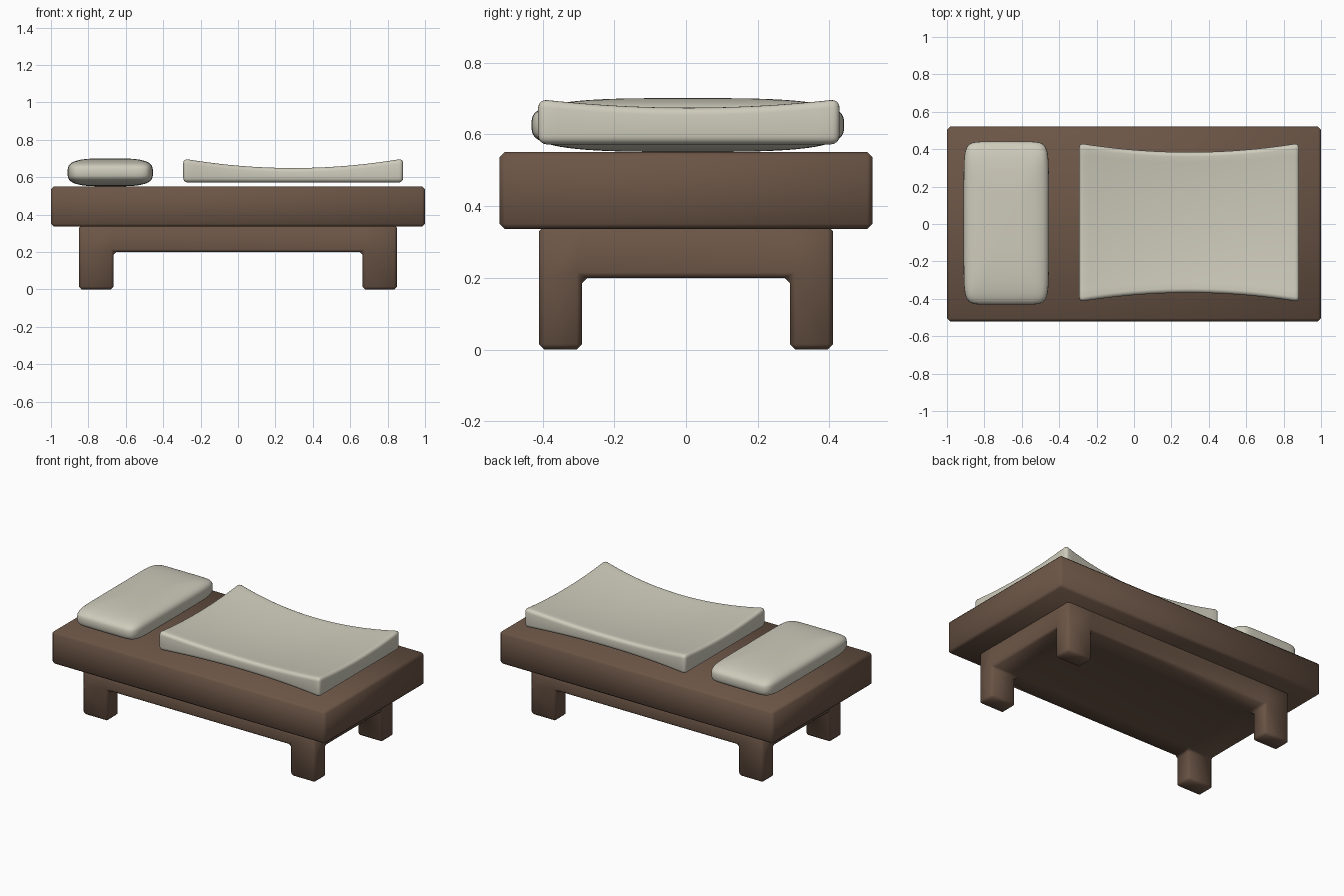
import bpy, bmesh, math

if "Cube" in bpy.data.objects:
    bpy.data.objects.remove(bpy.data.objects["Cube"])


def material(name, rgb):
    m = bpy.data.materials.new(name)
    m.diffuse_color = (*rgb, 1)
    m.use_nodes = True
    m.node_tree.nodes["Principled BSDF"].inputs["Base Color"].default_value = m.diffuse_color
    return m


WOOD = material("dark_wood", (0.15, 0.092, 0.062))
CLOTH = material("pale_cloth", (0.62, 0.60, 0.50))


def finish(bm, name, mat, bevel=0, segments=1):
    bmesh.ops.recalc_face_normals(bm, faces=bm.faces)
    me = bpy.data.meshes.new(name)
    bm.to_mesh(me)
    bm.free()
    me.materials.append(mat)
    for p in me.polygons:
        p.use_smooth = True
    ob = bpy.data.objects.new(name, me)
    bpy.context.collection.objects.link(ob)
    if bevel:
        b = ob.modifiers.new("bevel", 'BEVEL')
        b.width = bevel
        b.segments = segments
        b.limit_method = 'ANGLE'
        b.angle_limit = math.radians(45)
    return ob


def spow(c, e):
    return math.copysign(abs(c) ** e, c)


# thick bed slab
bm = bmesh.new()
bmesh.ops.create_cube(bm, size=1)
for v in bm.verts:
    v.co = (v.co.x * 2, v.co.y * 1.04, 0.443 + v.co.z * 0.215)
finish(bm, "bed_slab", WOOD, 0.015)

# base block with four corner legs pulled down from its underside
bm = bmesh.new()
bmesh.ops.create_grid(bm, x_segments=3, y_segments=3, size=1)
for v in bm.verts:
    v.co.x = math.copysign(0.85 if abs(v.co.x) > 0.5 else 0.665, v.co.x)
    v.co.y = math.copysign(0.41 if abs(v.co.y) > 0.5 else 0.29, v.co.y)
    v.co.z = 0.2
under = list(bm.faces)
corners = [f for f in under if abs(f.calc_center_median().x) > 0.5
           and abs(f.calc_center_median().y) > 0.3]
r = bmesh.ops.extrude_face_region(bm, geom=under, use_keep_orig=True)
for g in r["geom"]:
    if isinstance(g, bmesh.types.BMVert):
        g.co.z = 0.345
for f in corners:
    r = bmesh.ops.extrude_discrete_faces(bm, faces=[f])
    for v in r["faces"][0].verts:
        v.co.z = 0
finish(bm, "base_with_legs", WOOD, 0.015)

# puffy pillow: sphere squared off into a cushion
bm = bmesh.new()
bmesh.ops.create_uvsphere(bm, u_segments=64, v_segments=32, radius=1)
for v in bm.verts:
    x, y, z = v.co
    rad = math.hypot(x, y)
    cx, cy = (x / rad, y / rad) if rad > 1e-5 else (0, 0)
    k = spow(rad, 0.6) if rad > 1e-5 else 0
    v.co = (-0.683 + 0.228 * k * spow(cx, 0.22),
            0.005 + 0.436 * k * spow(cy, 0.22),
            0.626 + 0.075 * spow(z, 0.6))
finish(bm, "pillow", CLOTH)

# sagging mattress pad: raised corners, pinched long sides
bm = bmesh.new()
bmesh.ops.create_grid(bm, x_segments=20, y_segments=14, size=1)
r = bmesh.ops.extrude_face_region(bm, geom=list(bm.faces), use_keep_orig=True)
top = {g for g in r["geom"] if isinstance(g, bmesh.types.BMVert)}
for v in bm.verts:
    x, y = v.co.x, v.co.y
    z = 0.628 + 0.05 * x * x + 0.024 * y * y if v in top else 0.572
    v.co = (0.295 + 0.588 * x, 0.008 + y * (0.376 + 0.048 * x * x), z)
finish(bm, "mattress_pad", CLOTH, 0.024, 4)
